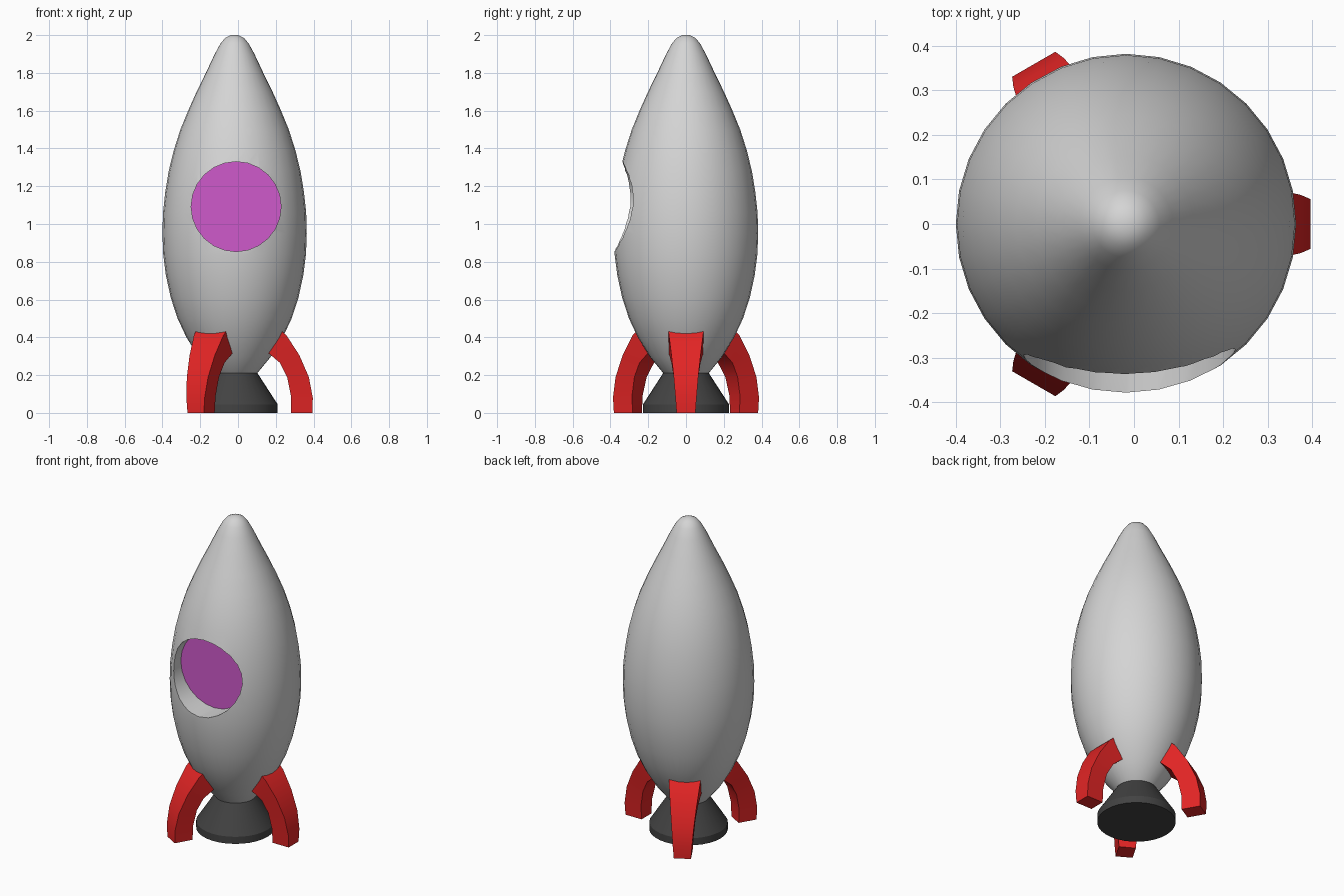
import bpy, bmesh, math
from mathutils import Matrix, Vector

if "Cube" in bpy.data.objects:
    bpy.data.objects.remove(bpy.data.objects["Cube"])

CX = -0.018  # rocket axis


def material(name, rgb):
    m = bpy.data.materials.new(name)
    m.diffuse_color = (*rgb, 1)
    m.use_nodes = True
    m.node_tree.nodes["Principled BSDF"].inputs["Base Color"].default_value = m.diffuse_color
    return m


grey = material("light grey", (0.66, 0.66, 0.66))
purple = material("purple", (0.62, 0.10, 0.60))
red = material("red", (0.76, 0.018, 0.018))
dark = material("dark grey", (0.055, 0.055, 0.055))


def finish(name, bm, *mats):
    bmesh.ops.recalc_face_normals(bm, faces=bm.faces)
    me = bpy.data.meshes.new(name)
    bm.to_mesh(me)
    bm.free()
    ob = bpy.data.objects.new(name, me)
    bpy.context.collection.objects.link(ob)
    for m in mats:
        me.materials.append(m)
    return ob


def smooth(ob, angle=30):
    bpy.ops.object.select_all(action='DESELECT')
    ob.select_set(True)
    bpy.context.view_layer.objects.active = ob
    bpy.ops.object.shade_smooth_by_angle(angle=math.radians(angle))


def lathe(name, profile, mat, n=32):
    """Closed solid of revolution from (radius, height) points."""
    bm = bmesh.new()
    rings = [[bm.verts.new((CX + r * math.cos(2 * math.pi * i / n),
                            r * math.sin(2 * math.pi * i / n), z))
              for i in range(n)] for r, z in profile]
    for a, b in zip(rings, rings[1:]):
        for i in range(n):
            j = (i + 1) % n
            bm.faces.new((a[i], a[j], b[j], b[i]))
    bm.faces.new(rings[0])
    bm.faces.new(rings[-1])
    return finish(name, bm, mat)


# Hull
body = lathe("rocket_body", [
    (0.07, 0.17), (0.12, 0.21), (0.19, 0.295), (0.255, 0.40), (0.302, 0.50),
    (0.338, 0.61), (0.364, 0.73), (0.378, 0.84), (0.382, 0.95), (0.379, 1.06),
    (0.367, 1.17), (0.349, 1.28), (0.322, 1.39), (0.287, 1.50), (0.246, 1.60),
    (0.201, 1.70), (0.152, 1.80), (0.105, 1.90), (0.075, 1.955),
    (0.05, 1.985), (0.02, 2.0)], grey)

# Round window recess
FLOOR = -0.225
bm = bmesh.new()
bmesh.ops.create_cone(
    bm, cap_ends=True, segments=24, radius1=0.238, radius2=0.238, depth=0.5,
    matrix=Matrix.Translation((-0.01, FLOOR - 0.25, 1.092))
    @ Matrix.Rotation(math.pi / 2, 4, 'X'))
cutter = finish("window_cutter", bm, grey)
cutter.hide_render = True
mod = body.modifiers.new("window", 'BOOLEAN')
mod.operation = 'DIFFERENCE'
mod.solver = 'EXACT'
mod.object = cutter
bpy.context.view_layer.objects.active = body
bpy.ops.object.modifier_apply(modifier=mod.name)
bpy.data.objects.remove(cutter)
body.data.materials.clear()
body.data.materials.append(grey)
body.data.materials.append(purple)
for p in body.data.polygons:
    is_floor = p.normal.y < -0.99 and abs(p.center.y - FLOOR) < 0.005
    p.material_index = 1 if is_floor else 0
smooth(body)

# Engine nozzle
smooth(lathe("engine_nozzle", [(0.228, 0), (0.228, 0.045), (0.12, 0.212),
                               (0.08, 0.23)], dark))

# Curved legs: (outer radius, z, inner radius, z, half width) per section
SECTIONS = [(0.412, 0.00, 0.298, 0.00, 0.050), (0.414, 0.08, 0.298, 0.09, 0.056),
            (0.393, 0.19, 0.278, 0.19, 0.065), (0.343, 0.305, 0.240, 0.265, 0.077),
            (0.275, 0.41, 0.185, 0.312, 0.090), (0.215, 0.465, 0.125, 0.36, 0.097)]
for k, name in enumerate(("right_leg", "back_left_leg", "front_left_leg")):
    bm = bmesh.new()
    spin = Matrix.Translation((CX, 0, 0)) @ Matrix.Rotation(k * math.tau / 3, 4, 'Z')
    loops = [[bm.verts.new(spin @ Vector(c)) for c in
              ((ro, -w, zo), (ro, w, zo), (ri, w, zi), (ri, -w, zi))]
             for ro, zo, ri, zi, w in SECTIONS]
    for a, b in zip(loops, loops[1:]):
        for i in range(4):
            j = (i + 1) % 4
            bm.faces.new((a[i], a[j], b[j], b[i]))
    bm.faces.new(loops[0])
    bm.faces.new(loops[-1])
    smooth(finish(name, bm, red), 40)
